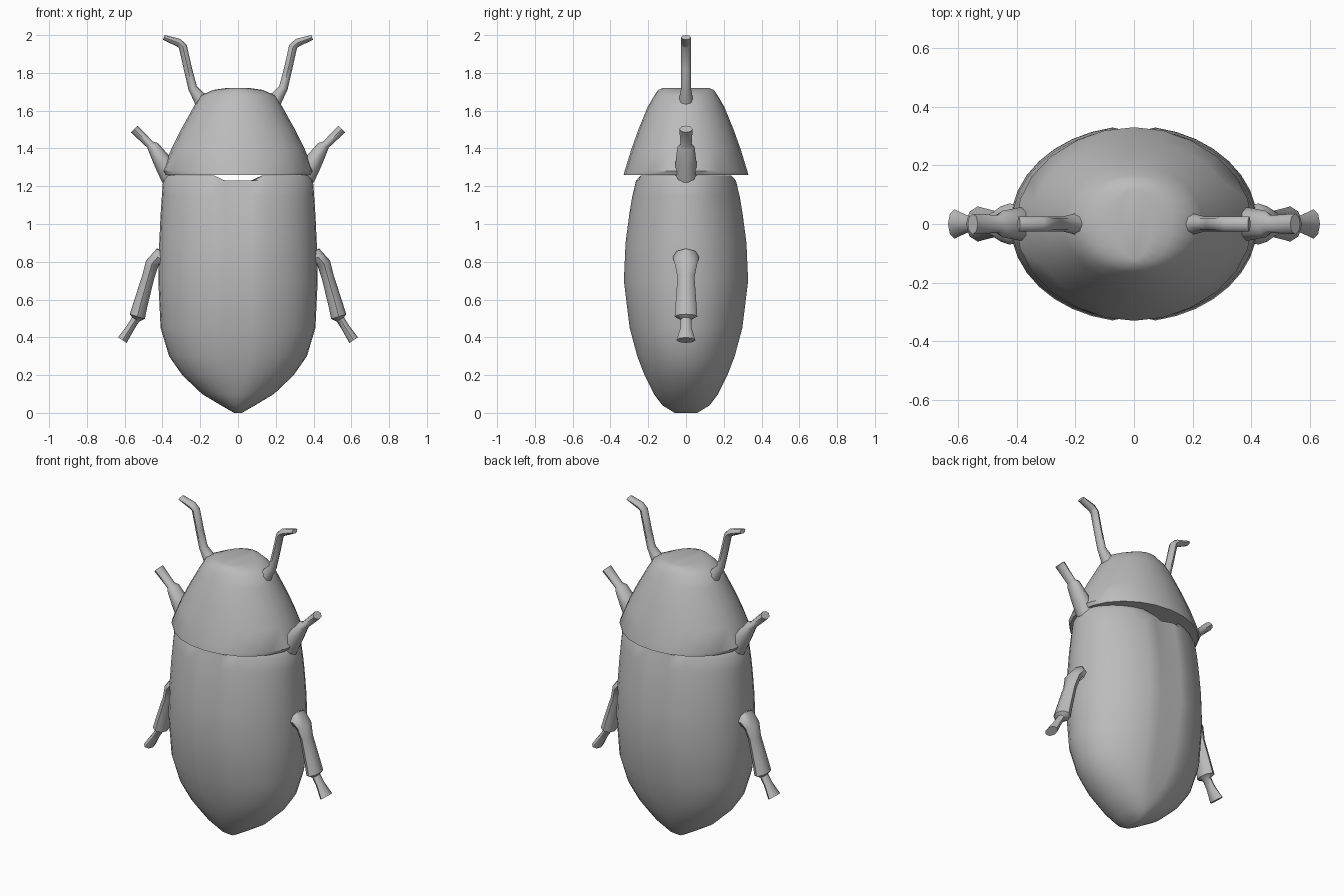
import bpy, bmesh, math
from mathutils import Vector

if "Cube" in bpy.data.objects:
    bpy.data.objects.remove(bpy.data.objects["Cube"])

grey = bpy.data.materials.new("stone grey")
grey.diffuse_color = (0.5, 0.5, 0.5, 1)
grey.use_nodes = True
grey.node_tree.nodes["Principled BSDF"].inputs["Base Color"].default_value = grey.diffuse_color


def finish(name, bm, angle=40):
    bmesh.ops.recalc_face_normals(bm, faces=bm.faces)
    mesh = bpy.data.meshes.new(name)
    bm.to_mesh(mesh)
    bm.free()
    mesh.materials.append(grey)
    obj = bpy.data.objects.new(name, mesh)
    bpy.context.collection.objects.link(obj)
    bpy.ops.object.select_all(action='DESELECT')
    obj.select_set(True)
    bpy.context.view_layer.objects.active = obj
    bpy.ops.object.shade_smooth_by_angle(angle=math.radians(angle))
    return obj


def loft(bm, rings):
    """Skin a list of equally long vertex loops."""
    n = len(rings[0])
    for lo, hi in zip(rings, rings[1:]):
        for i in range(n):
            j = (i + 1) % n
            bm.faces.new((lo[i], lo[j], hi[j], hi[i]))


def ellipse_shell(name, sections, sides, groove=0.0, notch=0.0):
    """sections: (z, half width, half depth); groove is the seam on front and back,
    notch the V cut in the top edge."""
    bm = bmesh.new()
    rings = []
    top = sections[-1][0]
    for z, rx, ry in sections:
        ring = []
        for i in range(sides):
            a = math.tau * i / sides
            x, y = rx * math.cos(a), ry * math.sin(a)
            seam = max(0, 1 - abs(x) / 0.06) if z > 0.1 else 0
            y -= math.copysign(groove * seam * (0.3 + 0.7 * z / top), y)
            drop = notch * max(0, 1 - abs(x) / 0.13) if z == top else 0
            ring.append(bm.verts.new((x, y, z - drop)))
        rings.append(ring)
    loft(bm, rings)
    bm.faces.new(rings[0])
    # top closed by strips running front to back
    r, n = rings[-1], sides
    for i in range(n // 2):
        strip = [r[i], r[i + 1], r[(n - i - 1) % n], r[(n - i) % n]]
        bm.faces.new(list(dict.fromkeys(strip)))
    return finish(name, bm)


def limb(name, path, side, sides=8):
    """path: (x, z, radius in the xz plane, radius along y)."""
    bm = bmesh.new()
    pts = [Vector((p[0] * side, 0, p[1])) for p in path]
    rings = []
    for k, (_, _, ra, rb) in enumerate(path):
        t = (pts[min(k + 1, len(pts) - 1)] - pts[max(k - 1, 0)]).normalized()
        across = Vector((t.z, 0, -t.x))
        rings.append([bm.verts.new(pts[k] + across * ra * math.cos(a) + Vector((0, rb * math.sin(a), 0)))
                      for a in (math.tau * i / sides for i in range(sides))])
    loft(bm, rings)
    bm.faces.new(rings[0])
    bm.faces.new(rings[-1])
    return finish(name, bm, 50)


# wing cases with centre seam
ellipse_shell("wing_cases", [
    (0.0, 0.02, 0.06), (0.04, 0.09, 0.125), (0.10, 0.19, 0.17), (0.20, 0.295, 0.225),
    (0.30, 0.365, 0.262), (0.45, 0.41, 0.303), (0.70, 0.422, 0.334), (0.90, 0.417, 0.325),
    (1.05, 0.41, 0.305), (1.15, 0.403, 0.288), (1.23, 0.397, 0.268), (1.258, 0.38, 0.255)],
    36, groove=0.03, notch=0.08)

# domed head shield overhanging the wing cases
ellipse_shell("head_shield", [
    (1.26, 0.39, 0.33), (1.28, 0.402, 0.325), (1.40, 0.352, 0.288), (1.50, 0.302, 0.252),
    (1.62, 0.235, 0.203), (1.68, 0.20, 0.168), (1.71, 0.13, 0.148), (1.72, 0.06, 0.12)], 24)

# limbs, mirrored left and right
for side, label in ((1, "right"), (-1, "left")):
    limb("antenna_" + label, [
        (0.17, 1.62, 0.05, 0.05), (0.205, 1.67, 0.035, 0.035), (0.24, 1.72, 0.024, 0.026),
        (0.265, 1.82, 0.022, 0.026), (0.292, 1.94, 0.022, 0.026), (0.315, 1.96, 0.022, 0.026),
        (0.393, 1.988, 0.013, 0.026)], side)
    limb("front_leg_" + label, [
        (0.35, 1.25, 0.06, 0.06), (0.40, 1.33, 0.048, 0.055), (0.45, 1.41, 0.032, 0.045),
        (0.465, 1.42, 0.022, 0.03), (0.55, 1.503, 0.025, 0.035)], side)
    limb("back_leg_" + label, [
        (0.37, 0.80, 0.06, 0.06), (0.425, 0.825, 0.045, 0.07), (0.455, 0.79, 0.036, 0.06),
        (0.475, 0.72, 0.033, 0.045), (0.515, 0.58, 0.038, 0.055), (0.533, 0.51, 0.042, 0.06),
        (0.542, 0.495, 0.022, 0.028), (0.57, 0.45, 0.022, 0.03), (0.612, 0.385, 0.027, 0.05)], side)
